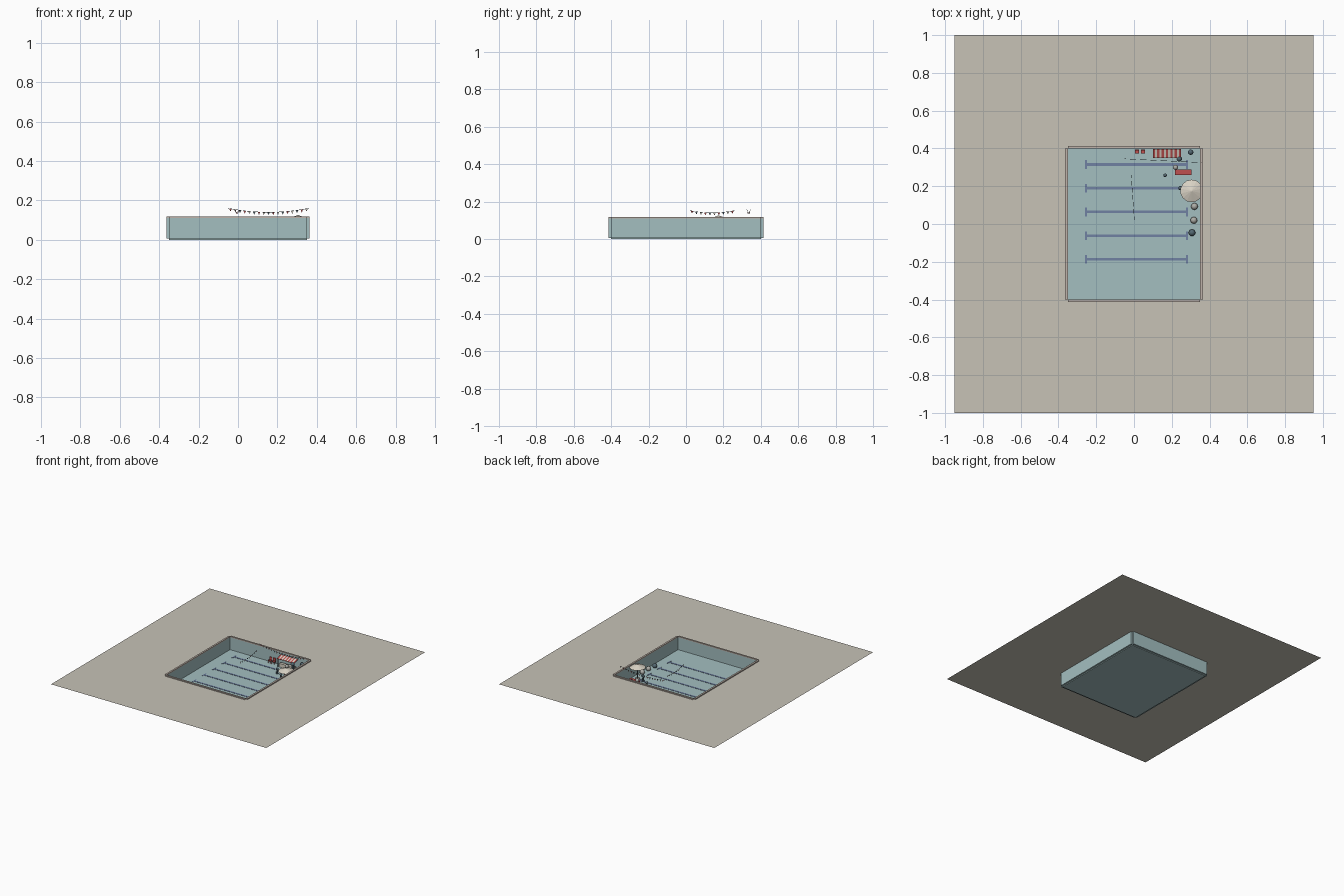
import bpy, bmesh, math
from mathutils import Vector, Matrix

if "Cube" in bpy.data.objects:
    bpy.data.objects.remove(bpy.data.objects["Cube"])

def material(name, r, g, b):
    m = bpy.data.materials.new(name)
    m.use_nodes = True
    m.diffuse_color = (r, g, b, 1)
    m.node_tree.nodes["Principled BSDF"].inputs["Base Color"].default_value = (r, g, b, 1)
    return m

PAVING = material("paving beige", .57, .54, .47)
COPING = material("coping stone", .52, .45, .40)
TILE = material("pool blue", .37, .52, .53)
LANE = material("lane blue", .16, .22, .36)
RED = material("red", .52, .08, .08)
CREAM = material("cream", .70, .65, .56)
SLATE = material("slate", .09, .14, .17)
STONE = material("grey stone", .42, .42, .39)

def finish(name, bm, *mats, smooth=False):
    mesh = bpy.data.meshes.new(name)
    bm.to_mesh(mesh)
    bm.free()
    for m in mats:
        mesh.materials.append(m)
    ob = bpy.data.objects.new(name, mesh)
    bpy.context.collection.objects.link(ob)
    if smooth:
        mesh.shade_smooth()
    return ob

def add_box(bm, x0, x1, y0, y1, z0, z1):
    m = Matrix.Translation(((x0 + x1) / 2, (y0 + y1) / 2, (z0 + z1) / 2))
    m = m @ Matrix.Diagonal((x1 - x0, y1 - y0, z1 - z0, 1))
    bmesh.ops.create_cube(bm, size=1, matrix=m)

def boxes(name, mat, *bounds):
    bm = bmesh.new()
    for b in bounds:
        add_box(bm, *b)
    return finish(name, bm, mat)

def cone(name, mat, x, y, z0, z1, r0, r1, sides=12):
    bm = bmesh.new()
    bmesh.ops.create_cone(bm, cap_ends=True, segments=sides, radius1=r0, radius2=r1,
                          depth=z1 - z0, matrix=Matrix.Translation((x, y, (z0 + z1) / 2)))
    return finish(name, bm, mat)

def ball(name, mat, x, y, z, r):
    bm = bmesh.new()
    bmesh.ops.create_uvsphere(bm, u_segments=16, v_segments=10, radius=r,
                              matrix=Matrix.Translation((x, y, z)))
    return finish(name, bm, mat, smooth=True)

# Pool dimensions: inner half sizes, wall thickness, ground and floor level
IX, IY, T = .35, .40, .014
GROUND, FLOOR = .11, .012

# Paved ground sheet with an opening for the pool
bm = bmesh.new()
corners = [(-1, -1), (1, -1), (1, 1), (-1, 1)]
outer = [bm.verts.new((sx * .95, sy, GROUND)) for sx, sy in corners]
inner = [bm.verts.new((sx * IX, sy * IY, GROUND)) for sx, sy in corners]
for i in range(4):
    j = (i + 1) % 4
    bm.faces.new((outer[i], outer[j], inner[j], inner[i]))
finish("paved_ground", bm, PAVING)

# Basin floor, four walls and four coping strips
boxes("pool_floor", TILE, (-IX, IX, -IY, IY, 0, FLOOR))
for side, s in (("left", 1), ("right", -1)):
    a, b = sorted((s * IX, s * (IX + T)))
    boxes(side + "_wall", TILE, (a, b, -IY, IY, .006, GROUND))
    boxes(side + "_coping", COPING, (a, b, -IY, IY, GROUND, .118))
for side, s in (("back", 1), ("front", -1)):
    a, b = sorted((s * IY, s * (IY + T)))
    boxes(side + "_wall", TILE, (-IX, IX, a, b, .006, GROUND))
    boxes(side + "_coping", COPING, (-IX, IX, a, b, GROUND, .118))

# Lane lines with crossbars at both ends
for i in range(5):
    y = .315 - i * .1255
    z = FLOOR + .002
    boxes(f"lane_line_{i + 1}", LANE,
          (-.25, .275, y - .007, y + .007, FLOOR, z),
          (-.26, -.25, y - .023, y + .023, FLOOR, z),
          (.275, .285, y - .023, y + .023, FLOOR, z))

# Striped market stall against the back wall
bm = bmesh.new()
STRIPES = 13
w = .15 / STRIPES
for i in range(STRIPES):
    start = len(bm.faces)
    add_box(bm, .10 + i * w, .10 + (i + 1) * w, .35, .398, .078, .082)
    bm.faces.ensure_lookup_table()
    for f in bm.faces[start:]:
        f.material_index = i % 2
for v in bm.verts:
    v.co.z += (v.co.y - .35) * .3
finish("stall_awning", bm, RED, CREAM)
boxes("stall_counter", CREAM, (.11, .24, .362, .385, FLOOR, .04))
boxes("stall_posts", SLATE, *[(x, x + .004, .354, .358, FLOOR, .079) for x in (.102, .244)])

# Pair of red chairs
for i, x in enumerate((.004, .036)):
    boxes(f"red_chair_{i + 1}", RED,
          (x, x + .022, .372, .394, .028, .034),
          (x, x + .022, .39, .394, .034, .055),
          *[(x + dx, x + dx + .003, y, y + .003, FLOOR, .028)
            for dx in (0, .019) for y in (.372, .391)])

# Red table
boxes("red_table", RED, (.218, .305, .26, .288, .046, .052),
      *[(x, x + .004, y, y + .004, FLOOR, .046) for x in (.222, .297) for y in (.262, .282)])

# Parasol
cone("parasol_canopy", CREAM, .305, .175, .104, .125, .06, .003, 14)
cone("parasol_pole", SLATE, .305, .175, FLOOR, .11, .004, .004, 8)
cone("parasol_base", STONE, .305, .175, FLOOR, .018, .018, .018)

# Round seats along the left wall
for i, (y, x, mat) in enumerate(((.093, .32, STONE), (.02, .317, STONE), (-.046, .307, SLATE))):
    ball(f"round_seat_{i + 1}", mat, x, y, FLOOR + .018, .018)

# Standing figures
people = ((.165, .258, .05, SLATE), (.24, .345, .075, SLATE), (.30, .38, .075, SLATE),
          (.22, .30, .07, STONE), (.245, .19, .055, SLATE))
for i, (x, y, h, mat) in enumerate(people):
    r = h * .19
    cone(f"figure_body_{i + 1}", SLATE, x, y, FLOOR, h - r, r * .9, r * .6, 10)
    ball(f"figure_head_{i + 1}", mat, x, y, h, r)

# Sagging strings of triangular flags
def bunting(name, start, end, sag, count):
    a, b = Vector(start), Vector(end)

    def point(t):
        return a.lerp(b, t) - Vector((0, 0, sag * 4 * t * (1 - t)))

    curve = bpy.data.curves.new(name + "_string", "CURVE")
    curve.dimensions = "3D"
    curve.bevel_depth = .0008
    curve.bevel_resolution = 0
    spline = curve.splines.new("POLY")
    spline.points.add(count)
    for i, p in enumerate(spline.points):
        p.co = (*point(i / count), 1)
    curve.materials.append(SLATE)
    bpy.context.collection.objects.link(bpy.data.objects.new(name + "_string", curve))

    bm = bmesh.new()
    along = (b - a).normalized() * .0065
    for i in range(count):
        p = point((i + .5) / count)
        f = bm.faces.new([bm.verts.new(q) for q in
                          (p - along, p - Vector((0, 0, .015)), p + along)])
        f.material_index = i % 3
    finish(name + "_flags", bm, RED, CREAM, SLATE)

bunting("long_bunting", (-.05, .345, .16), (.36, .325, .16), .02, 17)
bunting("short_bunting", (-.015, .26, .152), (.002, .02, .152), .012, 10)
